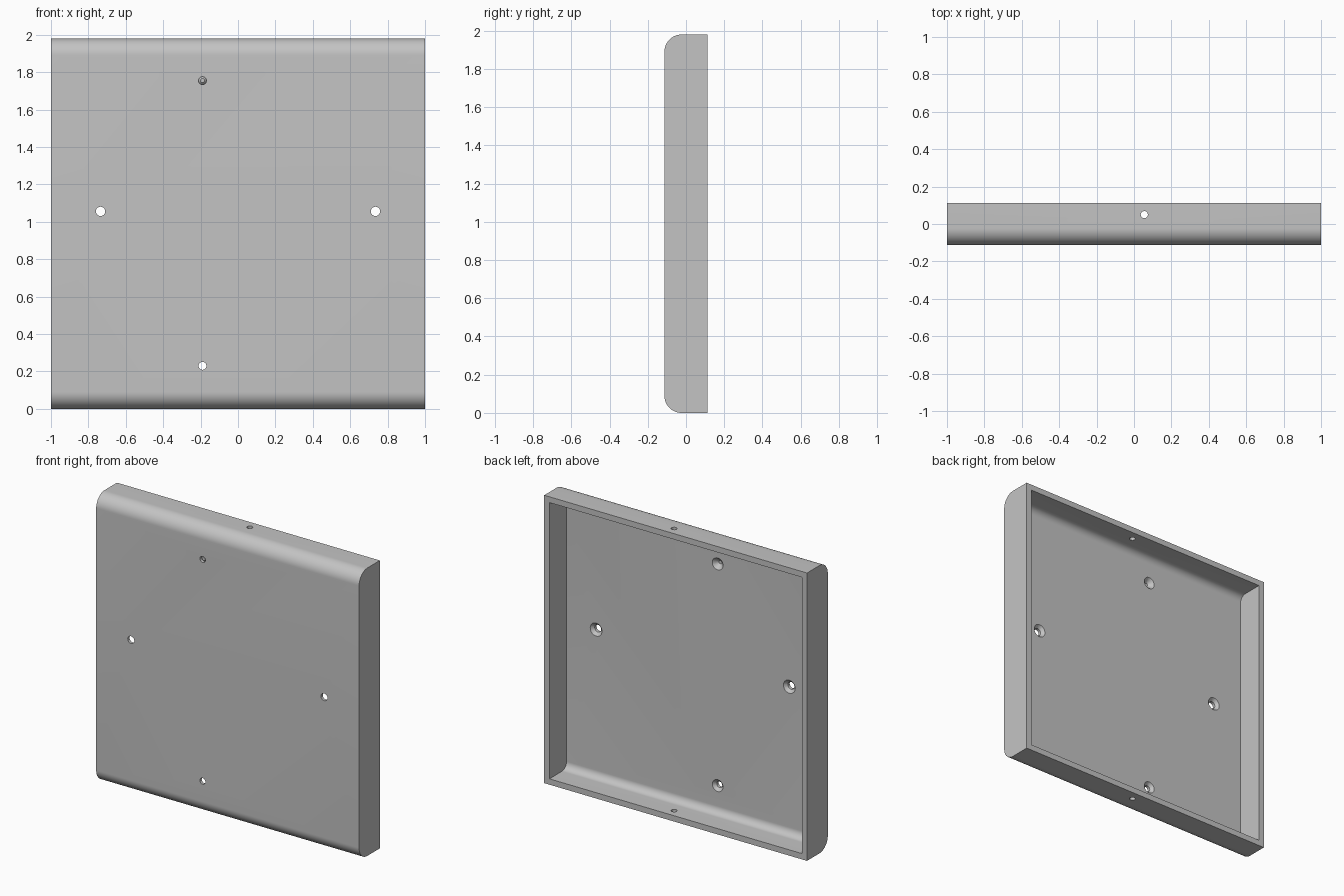
import bpy, bmesh, math
from mathutils import Vector, Matrix

cube = bpy.data.objects.get("Cube")
if cube:
    bpy.data.objects.remove(cube)

HEIGHT, FRONT, BACK = 1.98, -0.113, 0.113
WALL, RADIUS = 0.04, 0.09


def add_object(name, bm):
    bmesh.ops.recalc_face_normals(bm, faces=bm.faces[:])
    mesh = bpy.data.meshes.new(name)
    bm.to_mesh(mesh)
    bm.free()
    obj = bpy.data.objects.new(name, mesh)
    bpy.context.collection.objects.link(obj)
    return obj


def rounded_slab(name, half_width, front, back, low, high, radius, steps=16):
    """Side profile with two rounded front corners, extruded along x."""
    points = [(back, low), (back, high)]
    for centre_z, start in ((high - radius, 90), (low + radius, 180)):
        for i in range(steps + 1):
            a = math.radians(start + 90 * i / steps)
            points.append((front + radius + radius * math.cos(a),
                           centre_z + radius * math.sin(a)))
    bm = bmesh.new()
    face = bm.faces.new([bm.verts.new((-half_width, y, z)) for y, z in points])
    new = bmesh.ops.extrude_face_region(bm, geom=[face])["geom"]
    verts = [v for v in new if isinstance(v, bmesh.types.BMVert)]
    bmesh.ops.translate(bm, verts=verts, vec=(2 * half_width, 0, 0))
    return add_object(name, bm)


def drill(name, start, end, r1, r2):
    """Round cutter running from start to end."""
    start, end = Vector(start), Vector(end)
    axis = end - start
    turn = axis.to_track_quat('Z', 'Y').to_matrix().to_4x4()
    bm = bmesh.new()
    bmesh.ops.create_cone(bm, cap_ends=True, segments=32, radius1=r1, radius2=r2,
                          depth=axis.length,
                          matrix=Matrix.Translation((start + end) / 2) @ turn)
    return add_object(name, bm)


# Outer body and the open-backed cavity
tray = rounded_slab("tray", 1.0, FRONT, BACK, 0, HEIGHT, RADIUS)
inner = FRONT + WALL
cutters = [rounded_slab("cavity_cutter", 1.0 - WALL, inner, BACK + 0.1,
                        WALL, HEIGHT - WALL, RADIUS - WALL)]

# Screw holes through the front panel, countersunk from inside
for x, z, r in ((-0.735, 1.056, 0.025), (0.735, 1.056, 0.025),
                (-0.19, 1.755, 0.021), (-0.19, 0.23, 0.021)):
    cutters.append(drill("hole_cutter", (x, FRONT - 0.1, z), (x, 0, z), r, r))
    cutters.append(drill("countersink_cutter", (x, inner - 0.03, z),
                         (x, inner + 0.01, z), r - 0.01, r + 0.03))

# Small hole through the top and bottom walls
cutters.append(drill("cable_hole_cutter", (0.055, 0.05, -0.1),
                     (0.055, 0.05, HEIGHT + 0.1), 0.019, 0.019))

# Cut everything out, then discard the cutters
for cutter in cutters:
    cutter.hide_render = True
    mod = tray.modifiers.new(cutter.name, 'BOOLEAN')
    mod.operation, mod.solver, mod.object = 'DIFFERENCE', 'EXACT', cutter
bpy.context.view_layer.update()
graph = bpy.context.evaluated_depsgraph_get()
result = bpy.data.meshes.new_from_object(tray.evaluated_get(graph))
tray.modifiers.clear()
tray.data = result
for cutter in cutters:
    bpy.data.objects.remove(cutter)

# Single grey finish
grey = bpy.data.materials.new("light_grey")
grey.use_nodes = True
colour = (0.55, 0.55, 0.55, 1)
grey.diffuse_color = colour
grey.node_tree.nodes["Principled BSDF"].inputs["Base Color"].default_value = colour
tray.data.materials.clear()
tray.data.materials.append(grey)

bpy.ops.object.select_all(action='DESELECT')
tray.select_set(True)
bpy.context.view_layer.objects.active = tray
bpy.ops.object.shade_smooth_by_angle(angle=math.radians(30))
